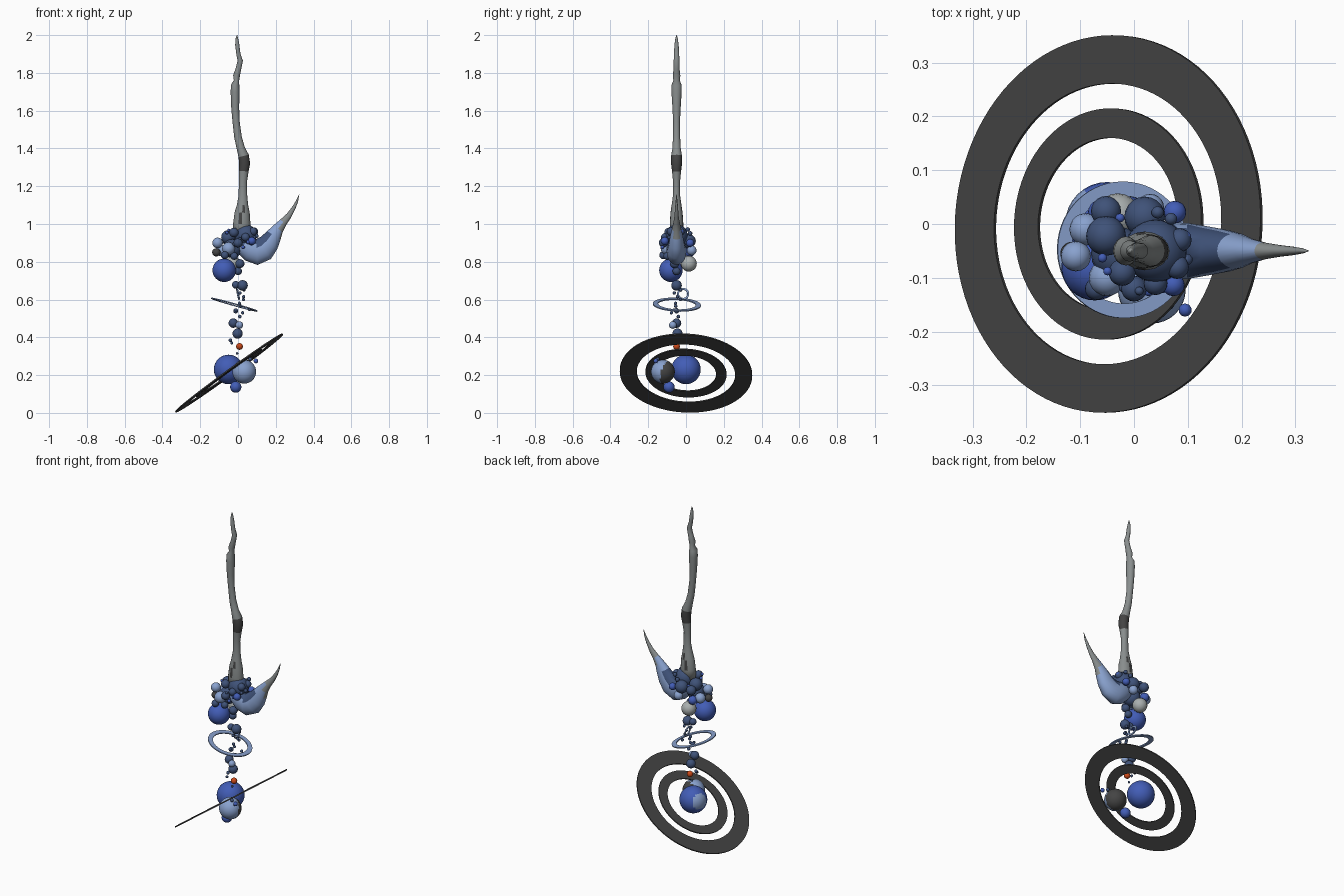
import bpy, bmesh, math, random
from mathutils import Vector

if "Cube" in bpy.data.objects:
    bpy.data.objects.remove(bpy.data.objects["Cube"])

random.seed(4)


def mat(name, r, g, b):
    m = bpy.data.materials.new(name)
    m.diffuse_color = (r, g, b, 1)
    m.use_nodes = True
    m.node_tree.nodes["Principled BSDF"].inputs["Base Color"].default_value = m.diffuse_color
    return m


STONE = mat("staff_grey", .25, .27, .27)
PALE = mat("pale_grey", .40, .43, .43)
DARK = mat("dark_grey", .058, .058, .058)
LIGHT = mat("light_blue", .25, .36, .62)
BLUE = mat("strong_blue", .055, .11, .47)
NAVY = mat("navy", .05, .085, .19)
RED = mat("orange_red", .62, .07, .01)


def finish(name, bm, mats, rule=None, smooth=True):
    bmesh.ops.recalc_face_normals(bm, faces=bm.faces)
    bm.normal_update()
    for f in bm.faces:
        f.smooth = smooth
        if rule:
            f.material_index = rule(f.calc_center_median(), f.normal)
    me = bpy.data.meshes.new(name)
    bm.to_mesh(me)
    bm.free()
    for m in mats:
        me.materials.append(m)
    ob = bpy.data.objects.new(name, me)
    bpy.context.collection.objects.link(ob)
    return ob


def ball(name, x, y, z, r, mats, rule=None):
    bm = bmesh.new()
    seg = 32 if r > .05 else (20 if r > .015 else 10)
    bmesh.ops.create_uvsphere(bm, u_segments=seg, v_segments=seg // 2, radius=r)
    bmesh.ops.translate(bm, verts=bm.verts, vec=(x, y, z))
    return finish(name, bm, mats if isinstance(mats, list) else [mats], rule)


def loft(name, pts, mats, rule=None, sides=16):
    """Closed tube along (x, z, radius in plane, radius in y) at y = -0.05."""
    bm = bmesh.new()
    c = [Vector((p[0], -.05, p[1])) for p in pts]
    rings = []
    for i, p in enumerate(pts):
        t = (c[min(i + 1, len(c) - 1)] - c[max(i - 1, 0)]).normalized()
        a = t.cross(Vector((0, 1, 0)))
        rings.append([bm.verts.new(c[i] + a * p[2] * math.cos(k * math.tau / sides)
                      + Vector((0, p[3] * math.sin(k * math.tau / sides), 0)))
                      for k in range(sides)])
    for r0, r1 in zip(rings, rings[1:]):
        for k in range(sides):
            n = (k + 1) % sides
            bm.faces.new((r0[k], r0[n], r1[n], r1[k]))
    bm.faces.new(rings[0])
    bm.faces.new(rings[-1])
    return finish(name, bm, mats, rule)


def flat_ring(name, centre, normal, r_in, r_out, thick, m, n=96):
    bm = bmesh.new()
    prof = [(r_in, -thick / 2), (r_out, -thick / 2), (r_out, thick / 2), (r_in, thick / 2)]
    loops = [[bm.verts.new((r * math.cos(k * math.tau / n), r * math.sin(k * math.tau / n), z))
              for r, z in prof] for k in range(n)]
    for k in range(n):
        a, b = loops[k], loops[(k + 1) % n]
        for j in range(4):
            bm.faces.new((a[j], b[j], b[(j + 1) % 4], a[(j + 1) % 4]))
    ob = finish(name, bm, [m], smooth=False)
    ob.rotation_euler = Vector(normal).to_track_quat('Z', 'Y').to_euler()
    ob.location = centre
    return ob


# Staff shaft with knuckles and a dark band
shaft = [(.02, .94, .045, .035), (.02, 1.0, .046, .036), (.022, 1.06, .04, .032),
         (.024, 1.1, .03, .026), (.026, 1.15, .023, .019), (.026, 1.22, .021, .018),
         (.03, 1.28, .026, .024), (.035, 1.32, .029, .029), (.03, 1.36, .028, .029),
         (.015, 1.4, .022, .022), (0, 1.46, .02, .019), (-.01, 1.54, .019, .018),
         (-.015, 1.62, .021, .022), (-.015, 1.7, .024, .027), (-.015, 1.735, .022, .027),
         (-.008, 1.76, .014, .017), (-.008, 1.785, .018, .02), (.002, 1.82, .015, .016),
         (.012, 1.865, .014, .015), (.002, 1.9, .011, .014), (-.004, 1.95, .011, .011),
         (-.006, 1.985, .006, .006), (-.005, 2.0, .001, .001)]
loft("staff_shaft", shaft, [STONE, DARK],
     lambda c, n: 1 if 1.28 < c.z < 1.36 or (1.03 < c.z < 1.08 and abs(n.x) < .25) else 0)

# Curved horn: navy inside, light blue outside, grey tip
horn = [(-.01, .9, .03, .03), (.03, .885, .052, .047), (.065, .865, .064, .053),
        (.1, .852, .069, .052), (.135, .868, .066, .046), (.165, .9, .054, .04),
        (.19, .94, .042, .033), (.212, .975, .03, .024), (.24, 1.01, .021, .016),
        (.27, 1.045, .015, .011), (.295, 1.085, .01, .008), (.312, 1.12, .006, .005),
        (.324, 1.157, .001, .001)]
up = Vector((-.5, 0, .86))
loft("horn", horn, [LIGHT, NAVY, STONE],
     lambda c, n: 2 if c.x > .225 else (1 if c.x < .17 and n.dot(up) > .3 else 0), 20)

# Cluster of balls around the staff base
cluster = [(-.073, -.08, .755, .062, BLUE), (-.03, .015, .79, .042, PALE),
           (.04, -.05, .94, .058, NAVY), (-.052, -.022, .93, .037, NAVY),
           (-.052, .024, .91, .028, NAVY), (.02, .013, .91, .038, NAVY),
           (-.022, -.09, .955, .025, NAVY), (-.03, -.055, .87, .05, NAVY),
           (.076, .022, .9, .021, BLUE), (.073, -.113, .91, .021, BLUE),
           (-.108, -.06, .9, .028, LIGHT), (-.05, -.1, .87, .034, LIGHT),
           (-.07, -.12, .835, .021, NAVY), (-.02, -.1, .83, .02, NAVY),
           (.01, -.06, .79, .024, NAVY), (0, -.05, .75, .021, NAVY),
           (-.115, -.055, .85, .022, DARK), (-.09, -.01, .86, .03, LIGHT),
           (.0, -.12, .9, .024, NAVY), (.04, -.11, .93, .022, NAVY),
           (-.06, .02, .85, .026, BLUE), (.03, .03, .86, .026, LIGHT),
           (.08, -.08, .96, .022, NAVY), (.085, -.03, .96, .022, NAVY)]
for x, y, z, r, m in cluster:
    ball("cluster_ball", x, y, z, r, m)
for i in range(16):
    a = i * 2.4
    ball("cluster_bead", .02 + .08 * math.cos(a), -.05 + .075 * math.sin(a),
         random.uniform(.87, .98), random.uniform(.008, .013), (BLUE, NAVY)[i % 2])

# Hanging trail of balls and beads
trail = [(.024, -.05, .675, .028, NAVY), (-.012, -.05, .678, .02, NAVY),
         (-.025, -.05, .475, .025, NAVY), (.007, -.07, .465, .02, LIGHT),
         (-.002, -.045, .42, .027, NAVY), (-.04, -.04, .385, .01, NAVY),
         (-.033, -.06, .37, .008, NAVY), (.008, -.05, .352, .018, RED),
         (-.012, -.05, .54, .014, NAVY), (.06, -.05, .548, .009, NAVY),
         (-.005, -.05, .315, .007, NAVY), (.01, -.04, .51, .01, NAVY)]
for x, y, z, r, m in trail:
    ball("trail_ball", x, y, z, r, m)
for z in (.65, .635, .615, .6, .58, .565, .545, .53):
    ball("trail_bead", random.uniform(-.02, .035), -.05 + random.uniform(-.03, .03),
         z, .009, NAVY)

# Globes at the bottom, some with coloured patches
patch = Vector((-.8, .35, .2)).normalized()
ball("large_globe", -.05, 0, .23, .078, [BLUE, LIGHT], lambda c, n: int(n.dot(patch) > .82))
side = Vector((.35, .9, -.25)).normalized()
ball("pale_globe", .033, -.122, .218, .063, [LIGHT, DARK], lambda c, n: int(n.dot(side) > .2))
ball("lower_globe", -.012, -.09, .137, .03, BLUE)
ball("side_moon", .095, -.16, .275, .013, BLUE)
ball("side_moon", .065, -.15, .285, .01, NAVY)

# Tilted rings
tilt = (-.587, .044, .808)
flat_ring("outer_ring", (-.047, 0, .211), tilt, .261, .351, .007, DARK)
flat_ring("inner_ring", (-.047, 0, .211), tilt, .16, .215, .007, DARK)
flat_ring("upper_ring", (-.02, -.048, .573), (.27, .04, .96), .1, .127, .006, LIGHT, 64)
flat_ring("tiny_ring", (.0, -.015, .63), (.97, .1, .2), .022, .032, .006, LIGHT, 32)
